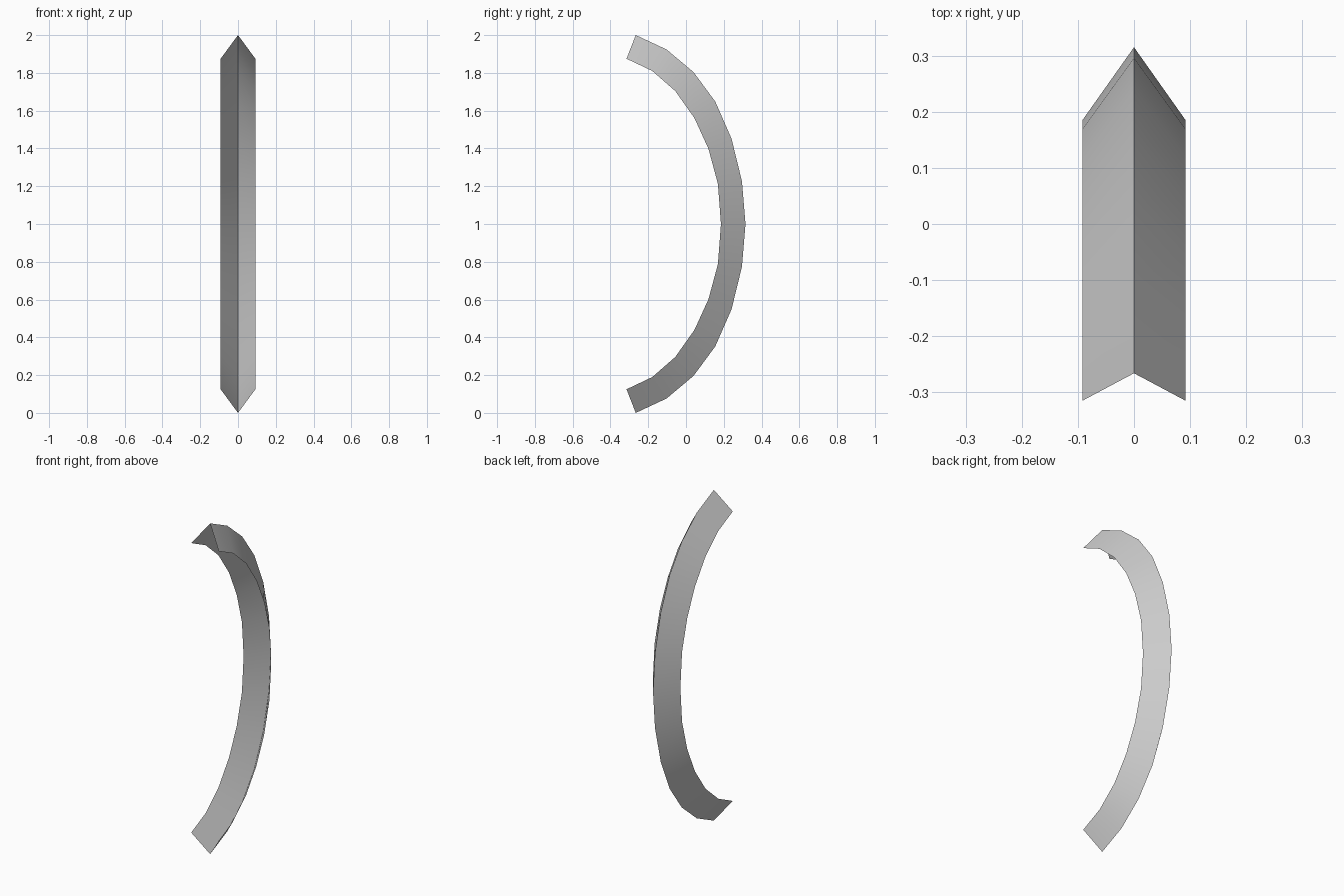
import bpy, bmesh

if "Cube" in bpy.data.objects:
    bpy.data.objects.remove(bpy.data.objects["Cube"])

HALF_WIDTH = 0.092

# Upper half of the bow as (y, z), tip to middle: outer ridge and inner rim
ridge = [(-0.266, 2.0), (-0.103, 1.924), (0.04, 1.804), (0.155, 1.648),
         (0.241, 1.452), (0.296, 1.227), (0.315, 1.0)]
rim = [(-0.315, 1.875), (-0.178, 1.81), (-0.056, 1.703), (0.045, 1.56),
       (0.119, 1.398), (0.169, 1.212), (0.185, 1.0)]


def mirror_down(points):
    return points + [(y, 2.0 - z) for y, z in reversed(points[:-1])]


# Open V-shaped strip: centre ridge with a wing on each side
bm = bmesh.new()
rows = []
for (ry, rz), (ey, ez) in zip(mirror_down(ridge), mirror_down(rim)):
    rows.append([bm.verts.new((-HALF_WIDTH, ey, ez)),
                 bm.verts.new((0, ry, rz)),
                 bm.verts.new((HALF_WIDTH, ey, ez))])
for a, b in zip(rows, rows[1:]):
    for i in range(2):
        bm.faces.new((a[i], b[i], b[i + 1], a[i + 1]))
bm.normal_update()
# Normals face outward, away from the hollow of the V
if sum(f.normal.y for f in bm.faces) < 0:
    bmesh.ops.reverse_faces(bm, faces=bm.faces[:])

mesh = bpy.data.meshes.new("curved_blade")
bm.to_mesh(mesh)
bm.free()
blade = bpy.data.objects.new("curved_blade", mesh)
bpy.context.collection.objects.link(blade)

# Smooth along the curve, crisp at the ridge
bpy.context.view_layer.objects.active = blade
blade.select_set(True)
bpy.ops.object.shade_smooth_by_angle()
